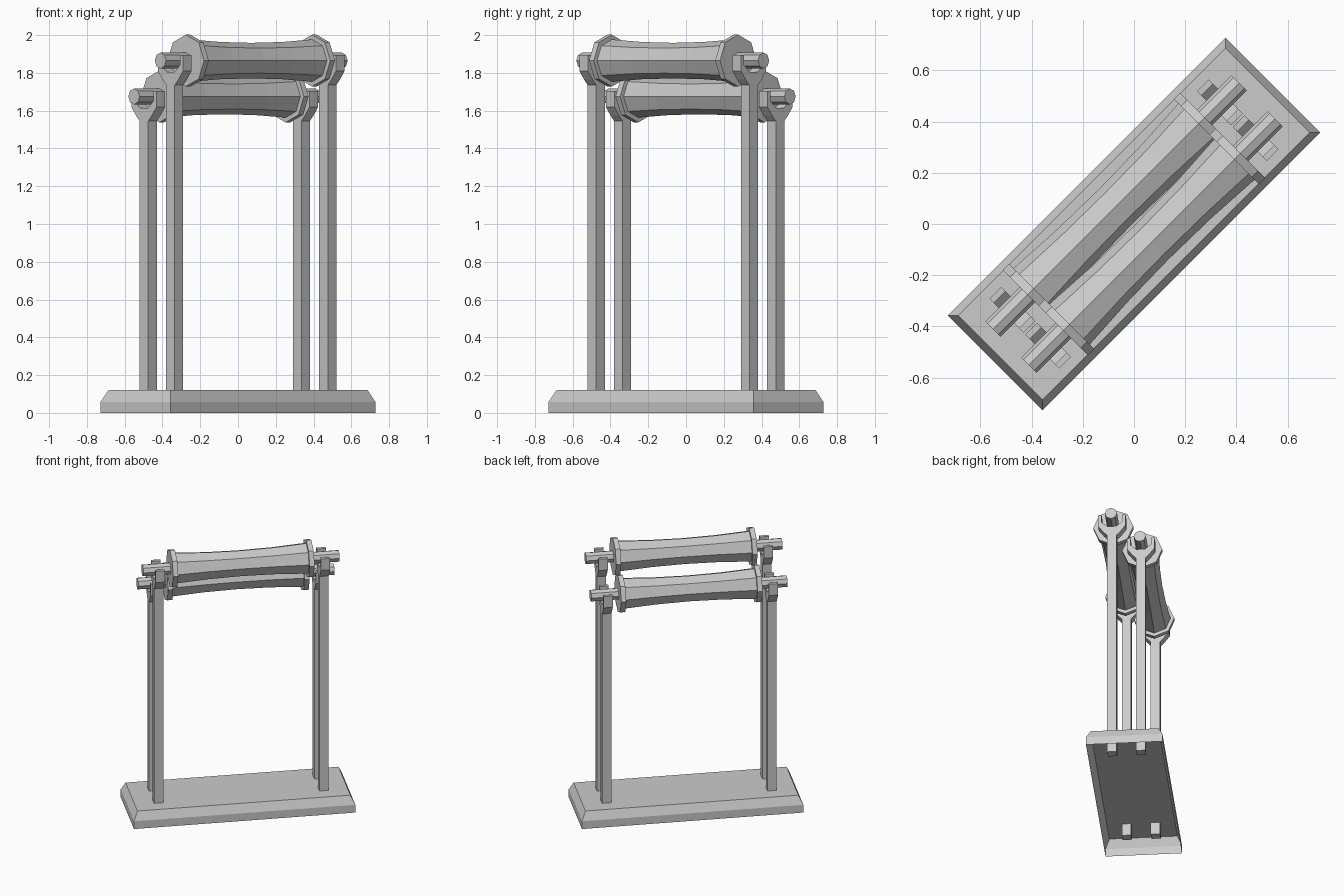
import bpy, bmesh, math

cube = bpy.data.objects.get("Cube")
if cube:
    bpy.data.objects.remove(cube, do_unlink=True)

grey = bpy.data.materials.new("light_grey")
grey.use_nodes = True
grey.diffuse_color = (0.6, 0.6, 0.6, 1)
grey.node_tree.nodes["Principled BSDF"].inputs["Base Color"].default_value = (0.6, 0.6, 0.6, 1)


def finish(name, bm):
    """Turn a bmesh, built along x, into an object on the diagonal."""
    bmesh.ops.recalc_face_normals(bm, faces=bm.faces)
    mesh = bpy.data.meshes.new(name)
    bm.to_mesh(mesh)
    bm.free()
    mesh.materials.append(grey)
    obj = bpy.data.objects.new(name, mesh)
    obj.rotation_euler.z = math.pi / 4
    bpy.context.collection.objects.link(obj)
    return obj


def loft(name, rings, cap_start=True, cap_end=True):
    """Skin a list of equal-length point rings."""
    bm = bmesh.new()
    loops = [[bm.verts.new(p) for p in ring] for ring in rings]
    n = len(loops[0])
    for a, b in zip(loops, loops[1:]):
        for i in range(n):
            j = (i + 1) % n
            bm.faces.new((a[i], a[j], b[j], b[i]))
    if cap_start:
        bm.faces.new(loops[0][::-1])
    if cap_end:
        bm.faces.new(loops[-1])
    return finish(name, bm)


def rectangle(hx, hy, z):
    return [(-hx, -hy, z), (hx, -hy, z), (hx, hy, z), (-hx, hy, z)]


def turned(name, profile, y, z, sides=8):
    """Lathe (x, radius) pairs around a lengthwise axis."""
    angles = [math.tau * i / sides for i in range(sides)]
    return loft(name, [[(x, y + r * math.cos(a), z + r * math.sin(a)) for a in angles]
                       for x, r in profile])


# Chamfered base, hollow underneath
base = loft("base", [rectangle(0.767, 0.262, 0), rectangle(0.767, 0.262, 0.058),
                     rectangle(0.738, 0.233, 0.12)], cap_start=False)


def forked_post(name, x, y, axle_z):
    """Square post whose top opens into a cradle around the axle."""
    neck, top, half = axle_z - 0.13, axle_z + 0.03, 0.032
    side = [(half, 0.03), (half, neck), (0.06, neck + 0.03), (0.094, neck + 0.075),
            (0.094, top), (0.07, top), (0.07, neck + 0.105), (0.03, neck + 0.07)]
    outline = side + [(-v, z) for v, z in reversed(side)]
    loft(name, [[(x + s * half, y + v, z) for v, z in outline] for s in (-1, 1)])


# Two parallel rollers at different heights, each carried by two posts
for label, y, z in (("front", -0.099, 1.865), ("back", 0.099, 1.675)):
    turned(label + "_axle", [(-0.68, 0.042), (0.68, 0.042)], y, z)
    # Waisted drum
    drum = [(0.46 * t, 0.094 + 0.018 * t * t) for t in (-1, -0.5, 0, 0.5, 1)]
    turned(label + "_roller", drum, y, z)
    for end, s in (("left", 1), ("right", -1)):
        turned(f"{label}_{end}_flange", [(s * 0.455, 0.137), (s * 0.49, 0.137)], y, z)
        forked_post(f"{label}_{end}_post", s * 0.573, y, z)
